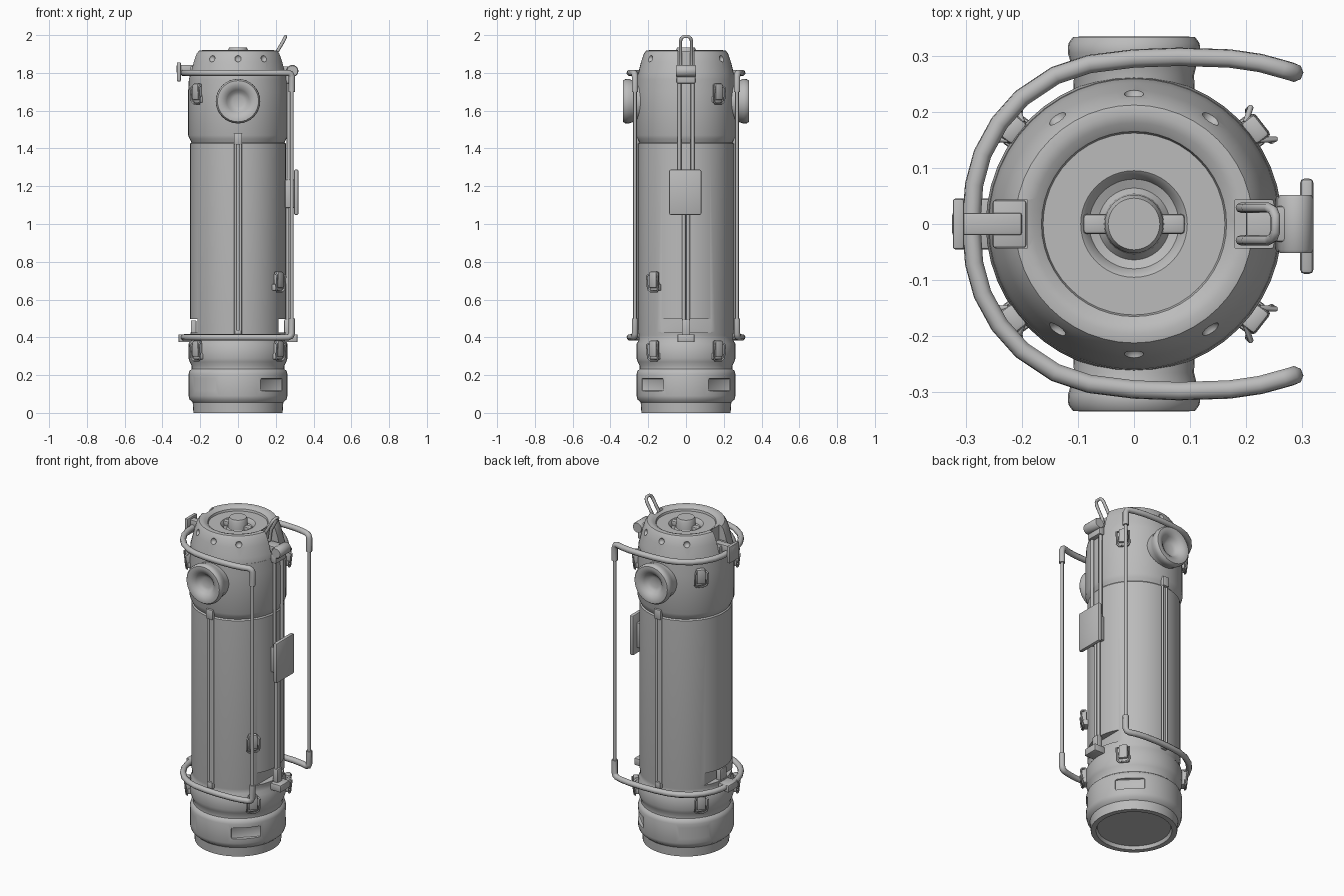
import bpy, bmesh
from math import radians, cos, sin, pi
from mathutils import Matrix, Vector

cube = bpy.data.objects.get("Cube")
if cube:
    bpy.data.objects.remove(cube, do_unlink=True)

grey = bpy.data.materials.new("plain grey")
grey.use_nodes = True
COLOUR = (0.5, 0.5, 0.5, 1)
grey.diffuse_color = COLOUR
grey.node_tree.nodes["Principled BSDF"].inputs["Base Color"].default_value = COLOUR


def select(ob):
    bpy.ops.object.select_all(action='DESELECT')
    ob.select_set(True)
    bpy.context.view_layer.objects.active = ob


def smooth(ob, angle=35):
    select(ob)
    bpy.ops.object.shade_smooth_by_angle(angle=radians(angle))


def add(name, bm, matrix=Matrix()):
    bm.transform(matrix)
    bmesh.ops.recalc_face_normals(bm, faces=bm.faces)
    mesh = bpy.data.meshes.new(name)
    bm.to_mesh(mesh)
    bm.free()
    ob = bpy.data.objects.new(name, mesh)
    bpy.context.collection.objects.link(ob)
    mesh.materials.append(grey)
    smooth(ob)
    return ob


def lathe(name, profile, matrix=Matrix(), steps=48):
    bm = bmesh.new()
    verts = [bm.verts.new((r, 0, z)) for r, z in profile]
    edges = [bm.edges.new(pair) for pair in zip(verts, verts[1:])]
    bmesh.ops.spin(bm, geom=verts + edges, axis=(0, 0, 1), cent=(0, 0, 0),
                   angle=2 * pi, steps=steps)
    bmesh.ops.remove_doubles(bm, verts=bm.verts, dist=0.0004)
    return add(name, bm, matrix)


def box(name, centre, size, bevel=0.0, turn=0.0, taper=1.0):
    """Box placed at centre, then turned about the main axis."""
    bm = bmesh.new()
    bmesh.ops.create_cube(bm, size=1)
    for v in bm.verts:
        if v.co.z > 0:
            v.co.x *= taper
            v.co.y *= taper
        v.co = Vector(a * b for a, b in zip(v.co, size))
    if bevel:
        bmesh.ops.bevel(bm, geom=bm.edges[:], offset=bevel, segments=2,
                        profile=0.5, affect='EDGES')
    return add(name, bm, Matrix.Rotation(radians(turn), 4, 'Z') @ Matrix.Translation(centre))


def tube(name, points, radius, turn=0.0):
    curve = bpy.data.curves.new(name, 'CURVE')
    curve.dimensions = '3D'
    curve.bevel_depth = radius
    curve.bevel_resolution = 2
    curve.use_fill_caps = True
    spline = curve.splines.new('POLY')
    spline.points.add(len(points) - 1)
    for p, co in zip(spline.points, points):
        p.co = (*(Matrix.Rotation(radians(turn), 3, 'Z') @ Vector(co)), 1)
    ob = bpy.data.objects.new(name, curve)
    bpy.context.collection.objects.link(ob)
    curve.materials.append(grey)
    select(ob)
    bpy.ops.object.convert(target='MESH')
    smooth(bpy.context.object, 50)


def cut(ob, cutters):
    for c in cutters:
        mod = ob.modifiers.new("cut", 'BOOLEAN')
        mod.operation = 'DIFFERENCE'
        mod.solver = 'EXACT'
        mod.object = c
        select(ob)
        bpy.ops.object.modifier_apply(modifier=mod.name)
        bpy.data.objects.remove(c, do_unlink=True)
    smooth(ob)


# Base, barrel and collar in one turned body
body = lathe("body", [
    (0, 0.02), (0.2, 0.02), (0.207, 0), (0.236, 0), (0.24, 0.055),
    (0.256, 0.07), (0.262, 0.09), (0.262, 0.205), (0.257, 0.222), (0.246, 0.232),
    (0.246, 0.25), (0.256, 0.27), (0.262, 0.29), (0.262, 0.365), (0.25, 0.385),
    (0.25, 0.41), (0.253, 0.43), (0.253, 1.425), (0.247, 1.432), (0.256, 1.45),
    (0.264, 1.47), (0.264, 1.7), (0.26, 1.77), (0, 1.77)])
cutters = [box("window_cutter", (0.26, 0, 0.15), (0.034, 0.165, 0.066), 0.008, a)
           for a in (45, 135, 225, 315)]
cutters += [box("notch_cutter", (0.285, 0, 0.462), (0.14, 0.4, 0.072), 0, a) for a in (0, 180)]
cutters.append(box("slot_cutter", (0, 0, 0.015), (0.17, 0.065, 0.04), 0, 135))
cut(body, cutters)

# Tapered cap with recessed lid
cap = lathe("cap", [
    (0, 1.74), (0.258, 1.74), (0.26, 1.765), (0.252, 1.8), (0.238, 1.86),
    (0.224, 1.9), (0.212, 1.917), (0.196, 1.92), (0.18, 1.915), (0.165, 1.905),
    (0.162, 1.893), (0.095, 1.893), (0.088, 1.887), (0.08, 1.868), (0.064, 1.862),
    (0.054, 1.875), (0.052, 1.922), (0.046, 1.934), (0, 1.934)])
cutters = []
for a in (30 + 24, 90, 126, 234, 270, 306):
    bm = bmesh.new()
    bmesh.ops.create_uvsphere(bm, u_segments=12, v_segments=8, radius=0.019)
    spot = (0.238 * cos(radians(a)), 0.238 * sin(radians(a)), 1.877)
    cutters.append(add("dimple_cutter", bm, Matrix.Translation(spot)))
cutters.append(box("slot_cutter", (0.265, 0, 1.875), (0.17, 0.085, 0.15)))
cutters.append(box("slot_cutter", (-0.27, 0, 1.875), (0.16, 0.085, 0.15)))
cut(cap, cutters)
for s in (-1, 1):
    box("lid_lug", (0.068 * s, 0, 1.88), (0.045, 0.035, 0.03), 0.006)

# Dished side ports, front and back
for label, a in (("front", 90), ("back", -90)):
    lathe(label + "_port", [
        (0, 0.2), (0.11, 0.2), (0.107, 0.265), (0.112, 0.285), (0.118, 0.305),
        (0.117, 0.322), (0.109, 0.333), (0.095, 0.334), (0.075, 0.327),
        (0.06, 0.315), (0.048, 0.3), (0.03, 0.293), (0, 0.291)],
        Matrix.Translation((0, 0, 1.65)) @ Matrix.Rotation(radians(a), 4, 'X'), 32)

# Paired conduits down the front and back
for label, a in (("front", -90), ("back", 90)):
    for s in (-1, 1):
        tube(label + "_conduit", [(0.26, s * 0.014, 0.41), (0.26, s * 0.014, 1.44)], 0.007, a)
    box(label + "_conduit_backing", (0.252, 0, 0.93), (0.012, 0.028, 1.02), 0, a)
    box(label + "_conduit_top_clip", (0.263, 0, 1.45), (0.024, 0.044, 0.06), 0.006, a)
    box(label + "_conduit_bottom_clip", (0.258, 0, 0.42), (0.026, 0.036, 0.04), 0.005, a)

# Wraparound rails joined by thin uprights
half = [(0.285, 0.27, -0.1), (0.285, 0.27, -0.02), (0.279, 0.272, -0.006), (0.265, 0.276, 0),
        (0.225, 0.287, 0), (0.17, 0.295, 0), (0.08, 0.298, 0), (0, 0.295, 0),
        (-0.08, 0.285, 0), (-0.14, 0.265, 0), (-0.2, 0.225, 0), (-0.24, 0.18, 0),
        (-0.27, 0.125, 0), (-0.285, 0.07, 0)]
path = half + [(-0.29, 0, 0)] + [(x, -y, z) for x, y, z in reversed(half)]
tube("upper_rail", [(x, y, 1.8 + z) for x, y, z in path], 0.017)
tube("lower_rail", [(x, y, 0.4 - z) for x, y, z in path], 0.017)
for s in (-1, 1):
    tube("rail_upright", [(0.285, s * 0.27, 0.48), (0.285, s * 0.27, 1.72)], 0.0095)

# Rail clamps on the left and right
box("upper_clamp_block", (-0.313, 0, 1.805), (0.02, 0.09, 0.1), 0.004)
box("upper_clamp_arm", (-0.262, 0, 1.82), (0.125, 0.04, 0.045), 0.005)
box("upper_clamp_plate", (-0.222, 0, 1.815), (0.06, 0.084, 0.04), 0.004)
for s in (-1, 1):
    box("lower_clamp", (s * 0.28, 0, 0.395), (0.07, 0.09, 0.042), 0.005)
box("lower_clamp_foot", (-0.235, 0, 0.44), (0.03, 0.06, 0.1), 0.005)

# Spine rods, nameplate-like panel and hinge on the right
for s in (-1, 1):
    tube("upper_spine_rod", [(0.268, s * 0.035, 1.2), (0.268, s * 0.035, 1.8)], 0.01)
    tube("lower_spine_rod", [(0.262, s * 0.011, 0.42), (0.262, s * 0.011, 1.2)], 0.01)
box("spine_top_clip", (0.27, 0, 1.77), (0.036, 0.1, 0.05), 0.006)
box("spine_bottom_clip", (0.262, 0, 0.45), (0.035, 0.044, 0.09), 0.006)
box("panel_bracket", (0.275, 0, 1.16), (0.05, 0.09, 0.15), 0.004)
box("panel", (0.308, -0.004, 1.168), (0.024, 0.17, 0.24), 0.008)
lathe("hinge_barrel", [(0, -0.052), (0.028, -0.052), (0.032, -0.046), (0.032, 0.046),
                       (0.028, 0.052), (0, 0.052)],
      Matrix.Translation((0.288, 0, 1.81)) @ Matrix.Rotation(pi / 2, 4, 'X'), 20)
box("hinge_arm", (0.24, 0, 1.812), (0.08, 0.064, 0.045), 0.005)

# Lifting loop
side = [(0.19, 0.029, 1.83), (0.2, 0.029, 1.9), (0.24, 0.029, 1.968), (0.248, 0.024, 1.984),
        (0.252, 0.013, 1.992)]
tube("lifting_loop", side + [(x, -y, z) for x, y, z in reversed(side)], 0.009)


# Latches around the body, each with a wire bail
def latch(angle, z):
    box("latch_body", (0.274, 0, z + 0.005), (0.034, 0.052, 0.085), 0.007, angle, 0.9)
    box("latch_foot", (0.262, 0, z - 0.035), (0.03, 0.06, 0.035), 0.006, angle)
    wire = [(0.268, 0.02, z + 0.04), (0.292, 0.036, z + 0.025), (0.284, 0.035, z - 0.045),
            (0.278, 0.022, z - 0.058)]
    tube("latch_bail", wire + [(x, -y, h) for x, y, h in reversed(wire)], 0.005, angle)


for a in (38, 142, 218, 322):
    latch(a, 0.335)
for a in (38, 142, 218):
    latch(a, 1.695)
latch(322, 0.7)
